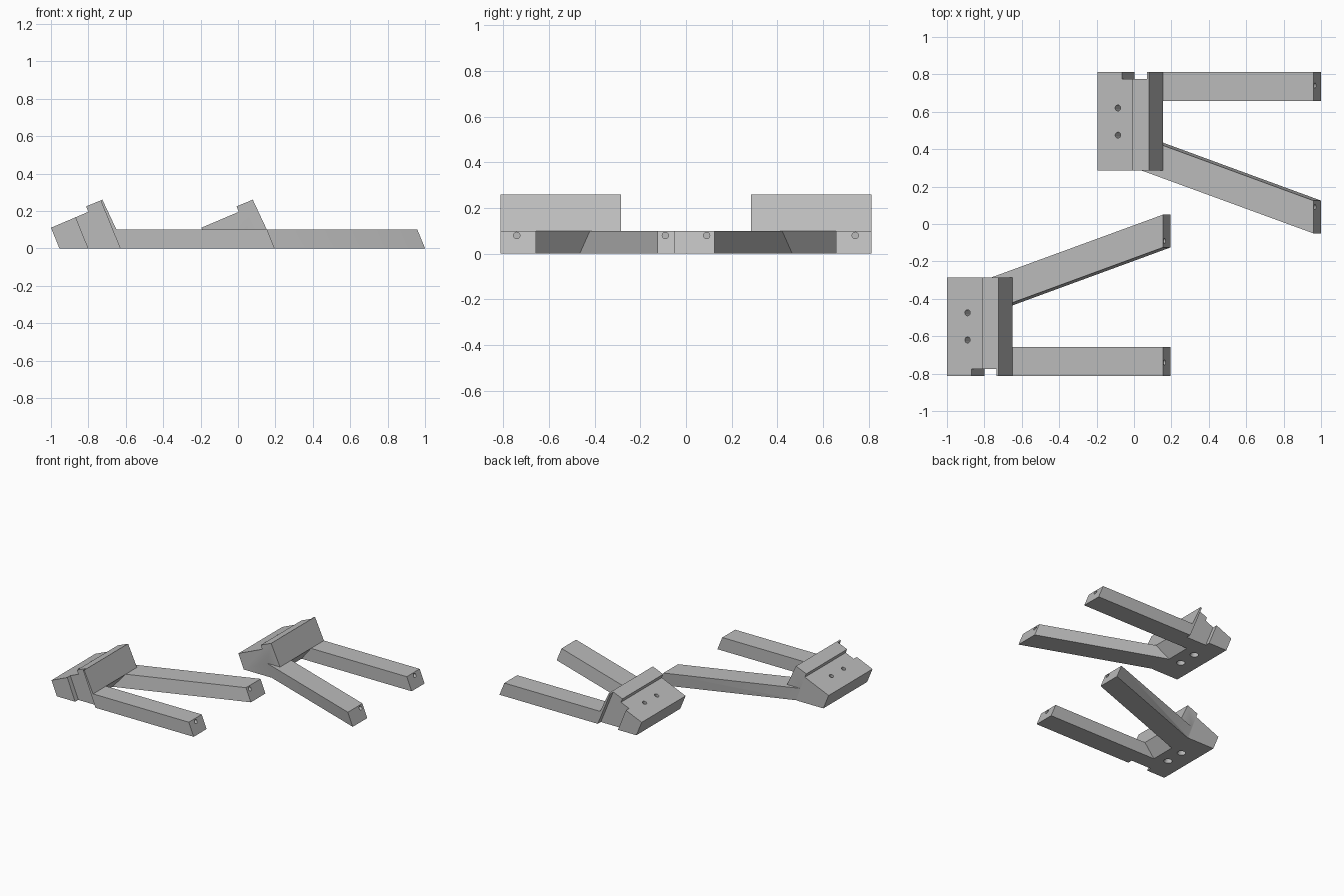
import bpy, bmesh
from mathutils import Vector

if "Cube" in bpy.data.objects:
    bpy.data.objects.remove(bpy.data.objects["Cube"])

grey = bpy.data.materials.new("grey plastic")
grey.diffuse_color = (0.5, 0.5, 0.5, 1)
grey.use_nodes = True
grey.node_tree.nodes["Principled BSDF"].inputs["Base Color"].default_value = grey.diffuse_color
TILT = 0.41  # x shift per unit of height, shared by all leaning faces


def loft(name, a, b):
    """Solid between two matching loops of points."""
    bm = bmesh.new()
    va = [bm.verts.new(p) for p in a]
    vb = [bm.verts.new(p) for p in b]
    n = len(va)
    bm.faces.new(va)
    bm.faces.new(vb[::-1])
    for i in range(n):
        j = (i + 1) % n
        bm.faces.new((va[j], va[i], vb[i], vb[j]))
    bmesh.ops.recalc_face_normals(bm, faces=bm.faces)
    me = bpy.data.meshes.new(name)
    bm.to_mesh(me)
    bm.free()
    me.materials.append(grey)
    ob = bpy.data.objects.new(name, me)
    bpy.context.collection.objects.link(ob)
    return ob


def side_prism(name, profile, y0, y1):
    return loft(name, [(x, y0, z) for x, z in profile], [(x, y1, z) for x, z in profile])


def leg(name, plan, h=0.1):
    """Plan outline extruded up along the tilt."""
    return loft(name, [(x, y, 0) for x, y in plan],
                [(x - TILT * h, y, h) for x, y in plan])


def rod(name, p, q, r):
    p, q = Vector(p), Vector(q)
    bpy.ops.mesh.primitive_cylinder_add(vertices=24, radius=r, depth=(q - p).length,
                                        location=(p + q) / 2,
                                        rotation=(q - p).to_track_quat('Z', 'Y').to_euler())
    ob = bpy.context.object
    ob.name = name
    ob.data.materials.append(grey)
    return ob


def combine(target, other, op):
    m = target.modifiers.new("cut", 'BOOLEAN')
    m.operation, m.solver, m.object = op, 'EXACT', other
    bpy.context.view_layer.objects.active = target
    bpy.ops.object.modifier_apply(modifier=m.name)
    bpy.data.objects.remove(other)


def bracket(name, s, dx):
    """s mirrors the bracket across y, dx slides it along x."""
    # wedge-shaped head with a raised lip
    head = [(-1, .11), (-.955, 0), (-.73, 0), (-.65, .1), (-.725, .26), (-.812, .224), (-.80, .195)]
    body = side_prism(name, [(x + dx, z) for x, z in head], s * -.812, s * -.285)
    # straight outer leg and splayed inner leg
    outer = [(-.78, -.812), (.196, -.812), (.196, -.657), (-.78, -.657)]
    inner = [(-.78, -.483), (.196, -.125), (.196, .05), (-.78, -.307)]
    for part, plan in (("outer_leg", outer), ("inner_leg", inner)):
        combine(body, leg(part, [(x + dx, s * y) for x, y in plan]), 'UNION')
    # slot down the outer end of the head
    slot = [(-.78, -.05), (-.61, -.05), (-.753, .3), (-.922, .3)]
    combine(body, side_prism("slot", [(x + dx, z) for x, z in slot], s * -.9, s * -.775),
            'DIFFERENCE')
    # tilted screw holes, wider from below
    for y in (-.475, -.62):
        def axis(z):
            return (-.89 + dx - TILT * (z - .156), s * y, z)
        combine(body, rod("screw_hole", axis(-.05), axis(.25), .016), 'DIFFERENCE')
        combine(body, rod("screw_recess", axis(-.05), axis(.07), .028), 'DIFFERENCE')
    # pin holes in the leg ends
    for y in (-.74, -.09):
        combine(body, rod("pin_hole", (.06 + dx, s * y, .08), (.3 + dx, s * y, .08), .014),
                'DIFFERENCE')
    bpy.ops.object.select_all(action='DESELECT')
    body.select_set(True)
    bpy.context.view_layer.objects.active = body
    bpy.ops.object.shade_smooth_by_angle()


bracket("left_bracket", 1, 0)
bracket("right_bracket", -1, 0.804)
